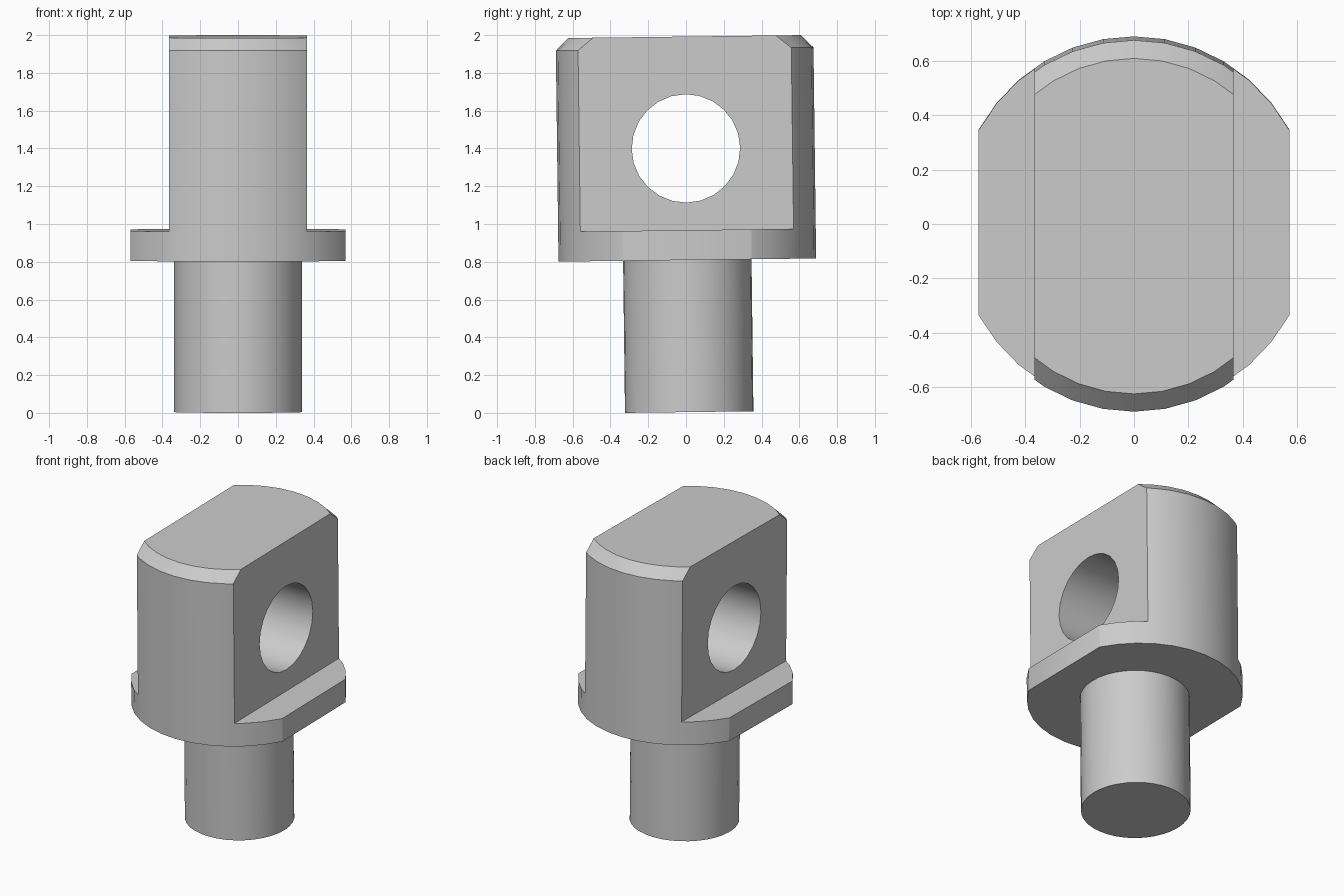
import bpy, bmesh, math
from mathutils import Matrix

cube = bpy.data.objects.get("Cube")
if cube:
    bpy.data.objects.remove(cube)

steel = bpy.data.materials.new("grey_steel")
steel.use_nodes = True
STEEL = (0.6, 0.6, 0.6, 1)
steel.diffuse_color = STEEL
steel.node_tree.nodes["Principled BSDF"].inputs["Base Color"].default_value = STEEL


def finish(name, bm):
    bmesh.ops.recalc_face_normals(bm, faces=bm.faces)
    mesh = bpy.data.meshes.new(name)
    bm.to_mesh(mesh)
    bm.free()
    mesh.materials.append(steel)
    obj = bpy.data.objects.new(name, mesh)
    bpy.context.collection.objects.link(obj)
    return obj


def loft(name, rings, sides=36):
    """Closed solid through stacked ellipses given as (z, x radius, y radius)."""
    bm = bmesh.new()
    loops = []
    for z, rx, ry in rings:
        angles = [math.tau * i / sides for i in range(sides)]
        loops.append([bm.verts.new((rx * math.sin(a), ry * math.cos(a), z)) for a in angles])
    for low, high in zip(loops, loops[1:]):
        for i in range(sides):
            j = (i + 1) % sides
            bm.faces.new((low[i], low[j], high[j], high[i]))
    bm.faces.new(loops[0])
    bm.faces.new(loops[-1])
    return finish(name, bm)


def box(name, x0, x1, z0, z1):
    bm = bmesh.new()
    size = Matrix.Diagonal((x1 - x0, 2, z1 - z0, 1))
    place = Matrix.Translation(((x0 + x1) / 2, 0, (z0 + z1) / 2))
    bmesh.ops.create_cube(bm, size=1, matrix=place @ size)
    return finish(name, bm)


def combine(target, tool, operation):
    mod = target.modifiers.new(tool.name, 'BOOLEAN')
    mod.object = tool
    mod.operation = operation
    mod.solver = 'EXACT'
    bpy.context.view_layer.objects.active = target
    bpy.ops.object.modifier_apply(modifier=mod.name)
    bpy.data.objects.remove(tool)


# Oval head with a chamfered top rim
RX, RY, CHAMFER, TOP = 0.658, 0.682, 0.066, 1.988
FLANGE_LOW, FLANGE_TOP = 0.805, 0.963
head = loft("rod_end", [(FLANGE_LOW, RX, RY), (TOP - CHAMFER, RX, RY),
                        (TOP, RX - CHAMFER, RY - CHAMFER)])

# Flats on the flange, and deeper flats that leave the upright tang
for side in (-1, 1):
    for inner, low in ((0.57, 0.5), (0.365, FLANGE_TOP)):
        a, b = sorted((side * inner, side))
        combine(head, box("flat_cutter", a, b, low, 2.2), 'DIFFERENCE')

# Cross hole through the tang
hole = loft("hole_cutter", [(-1, 0.287, 0.287), (1, 0.287, 0.287)], 24)
hole.data.transform(Matrix.Translation((0, 0, 1.396)) @ Matrix.Rotation(math.pi / 2, 4, 'Y'))
combine(head, hole, 'DIFFERENCE')

# Round stem below the flange
combine(head, loft("stem", [(0, 0.34, 0.34), (0.87, 0.34, 0.34)]), 'UNION')

# Slight backward lean of the whole part
head.rotation_euler.x = 0.0125
head.location = (0, 0.017, 0.0043)

bpy.ops.object.select_all(action='DESELECT')
head.select_set(True)
bpy.context.view_layer.objects.active = head
bpy.ops.object.shade_smooth_by_angle(angle=math.radians(28))
